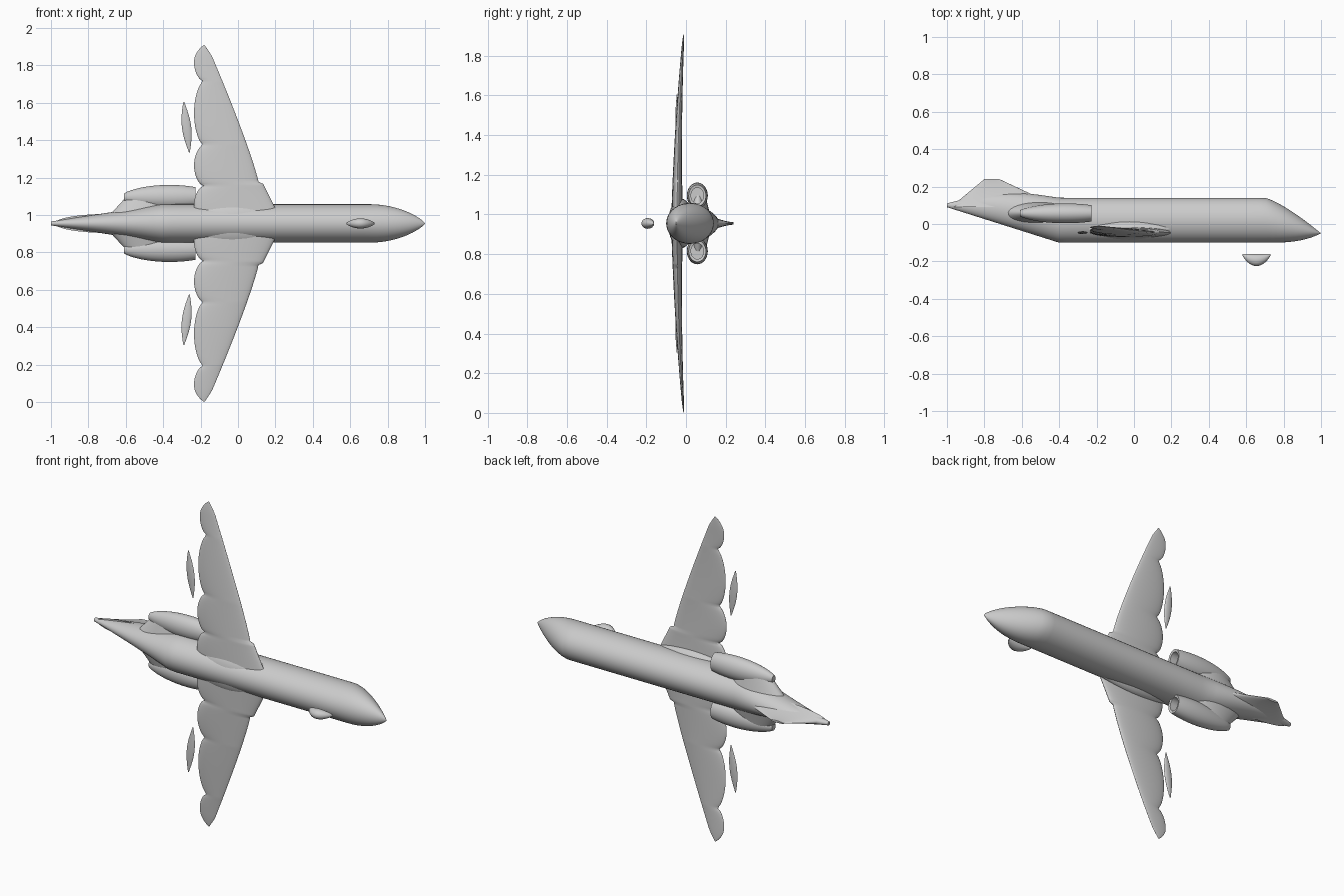
import bpy, bmesh
from math import sin, cos, pi, tau, sqrt, radians

default_cube = bpy.data.objects.get("Cube")
if default_cube:
    bpy.data.objects.remove(default_cube, do_unlink=True)

MIDDLE = 0.955  # height of the aircraft's symmetry plane
CUSPS = (0, .2, .42, .76, .96)  # notches along the wing's trailing edge

grey = bpy.data.materials.new("plain grey")
grey.use_nodes = True
colour = (.6, .6, .6, 1)
grey.diffuse_color = colour
grey.node_tree.nodes["Principled BSDF"].inputs["Base Color"].default_value = colour


def mix(start, end, amount):
    return start + (end - start) * amount


def loft(name, axis, section, steps, end=1, sides=32, side=1):
    """Skin a series of ellipses along an axis.

    The section function turns a parameter into the position on the axis, the
    low and high edge in the first cross direction, and the centre and half
    width in the second one. Heights count from the symmetry plane.
    """
    bm = bmesh.new()
    rings = []
    for step in range(steps + 1):
        along, low, high, centre, half = section(end * step / steps)
        ring = []
        for index in range(sides):
            angle = tau * index / sides
            first = mix(low, high, (cos(angle) + 1) / 2)
            second = centre + half * sin(angle)
            x, y, z = {
                "x": (along, first, second),
                "y": (first, along, second),
                "z": (first, second, along),
            }[axis]
            ring.append(bm.verts.new((x, y, MIDDLE + side * z)))
        rings.append(ring)
    for ring, following in zip(rings, rings[1:]):
        for index in range(sides):
            before = index - 1
            bm.faces.new((ring[before], ring[index], following[index], following[before]))
    bm.faces.new(rings[0])
    bm.faces.new(rings[-1])
    bmesh.ops.recalc_face_normals(bm, faces=bm.faces)

    mesh = bpy.data.meshes.new(name)
    bm.to_mesh(mesh)
    bm.free()
    mesh.materials.append(grey)
    part = bpy.data.objects.new(name, mesh)
    bpy.context.collection.objects.link(part)
    bpy.ops.object.select_all(action="DESELECT")
    part.select_set(True)
    bpy.context.view_layer.objects.active = part
    bpy.ops.object.shade_smooth_by_angle(angle=radians(50))


def fuselage(t):
    # Straight tube with a drooping nose and an upswept tail cone
    x = -.999 * cos(pi * t)
    nose = max(0, (x - .7) / .3)
    tail = max(0, (-.4 - x) / .6)
    top = .14 - .19 * nose ** 1.3 + .04 * sin(pi * tail) - .03 * tail
    bottom = -.1 + .05 * nose ** 3 + .19 * tail
    half = .103 * (1 - nose ** 2) ** .8 * (1 - .9 * tail)
    return x, bottom, top, 0, half


def tail_fin(t):
    # Low fin that thins and shortens towards its top
    middle = mix(-.69, -.76, t)
    length = mix(.29, .04, t)
    thickness = .045 * (1 - t) ** 1.5 + .006
    return mix(.09, .24, t), middle - length, middle + length, 0, thickness


def root_fairing(t):
    # Shallow swelling where the wing crosses the belly
    bulge = sin(pi * t)
    return mix(-.3, .25, t), -.05 - .04 * bulge, .04 * bulge, 0, mix(.08, .125, bulge)


def wing(t):
    # Swept leading edge, scalloped trailing edge, rounded tip
    span = .953 * t
    if span < .22:
        front = .13 + (.22 - span) / 2
    else:
        front = .11 - .26 * ((span - .22) / .7) ** 1.15
    for inner, outer in zip(CUSPS, CUSPS[1:]):
        if inner <= span < outer:
            scallop = sin(pi * (span - inner) / (outer - inner))
    back = -.18 - .055 * sqrt(scallop)
    tip = max(0, (span - .88) / .074)
    rounding = sqrt(1 - tip ** 2)
    middle = (front + back) / 2
    chord = (front - back) / 2 * rounding
    thickness = mix(.03, .004, t) * rounding
    return span, middle - chord, middle + chord, mix(-.045, -.012, t * t), thickness


def flap_fairing(t):
    # Thin leaf floating behind the wing
    bulge = sin(pi * mix(.03, .97, t))
    middle = mix(-.26, -.29, t)
    chord = .025 * bulge
    return mix(.38, .65, t), middle - chord, middle + chord, -.046, .008 * bulge


def engine(t):
    # Rounded pod; past the front lip the skin folds back into the intake
    x = mix(-.61, -.22, 1 - abs(1 - t))
    bulge = sqrt(sin(pi * mix(.03, .78, t))) if t <= 1 else .6
    return x, .057 - .053 * bulge, .057 + .053 * bulge, .14, .066 * bulge


def pylon(t):
    # Broad bridge from the fuselage to the pod
    return mix(.03, .15, t), mix(-.7, -.59, t), mix(-.32, -.38, t), .06, mix(.065, .035, t)


def nose_pod(t):
    # Small flat-topped pod hanging clear of the belly
    bulge = sin(pi * mix(.02, .98, t)) ** .7
    return mix(.58, .73, t), -.16 - .065 * bulge, -.16, 0, .027 * bulge


loft("fuselage", "x", fuselage, 60, sides=40)
loft("tail_fin", "y", tail_fin, 12)
loft("root_fairing", "x", root_fairing, 16)
loft("nose_pod", "x", nose_pod, 14, sides=16)

# Parts repeated on both sides of the symmetry plane
for label, side in (("left", 1), ("right", -1)):
    loft(label + "_wing", "z", wing, 90, side=side)
    loft(label + "_flap_fairing", "z", flap_fairing, 12, sides=12, side=side)
    loft(label + "_engine", "x", engine, 30, end=1.4, side=side)
    loft(label + "_pylon", "z", pylon, 6, side=side)
